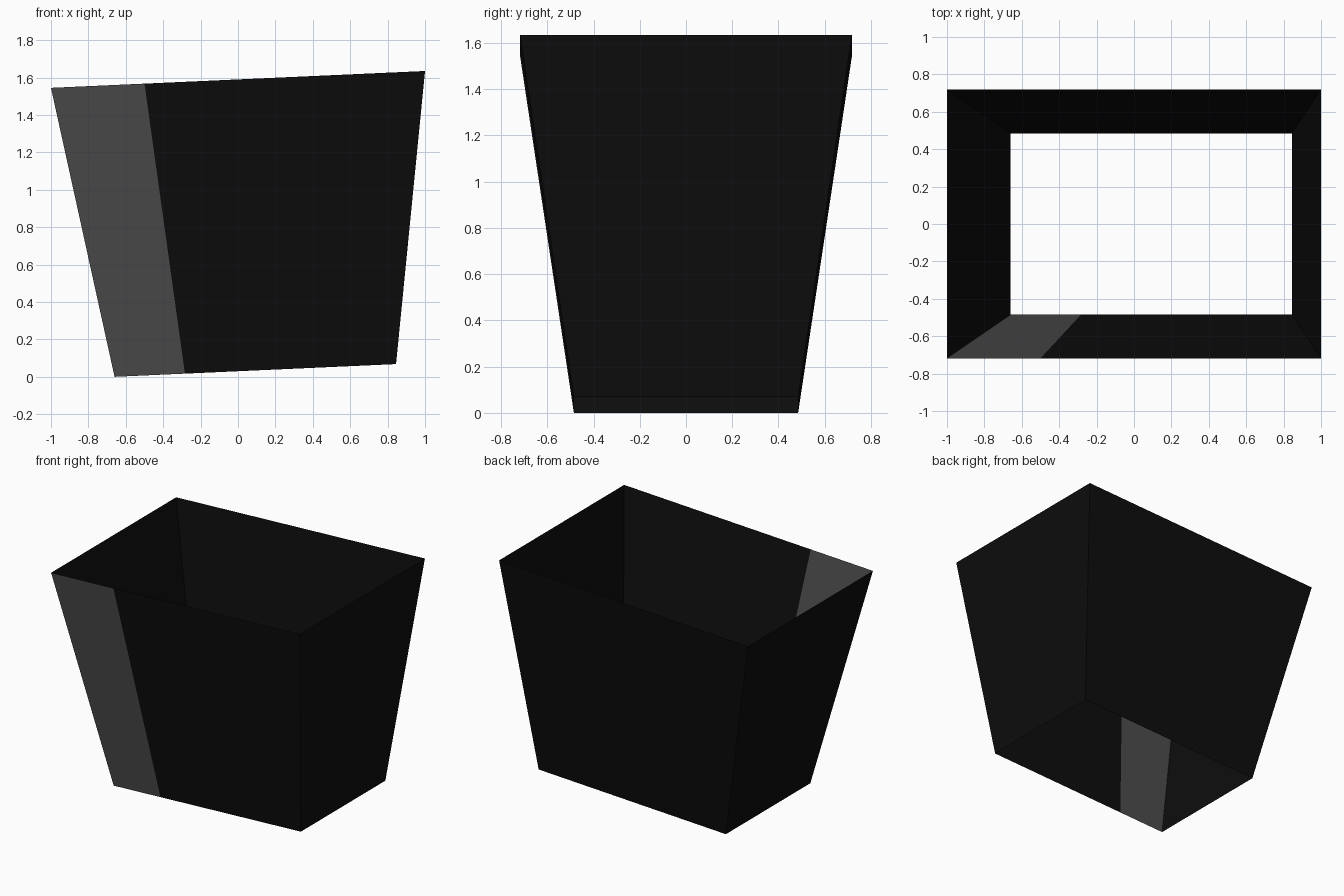
import bpy
import bmesh
from mathutils import Vector

if "Cube" in bpy.data.objects:
    bpy.data.objects.remove(bpy.data.objects["Cube"])


def make_material(name, value):
    mat = bpy.data.materials.new(name)
    mat.diffuse_color = (value, value, value, 1.0)
    mat.use_nodes = True
    mat.node_tree.nodes["Principled BSDF"].inputs["Base Color"].default_value = mat.diffuse_color
    return mat


# Rim outlines: left and right ends as (x, z), plus half depth
BOTTOM = (Vector((-0.66, 0, 0.0)), Vector((0.845, 0, 0.068)), 0.485)
TOP = (Vector((-1.0, 0, 1.545)), Vector((1.0, 0, 1.635)), 0.718)
STRIPE = 0.25  # share of the front wall that is grey


def ring(bm, rim):
    """Front left, stripe edge, front right, back right, back left."""
    left, right, depth = rim
    front, back = Vector((0, -depth, 0)), Vector((0, depth, 0))
    points = (left + front, left.lerp(right, STRIPE) + front,
              right + front, right + back, left + back)
    return [bm.verts.new(p) for p in points]


# Open tapered walls, without top or bottom
bm = bmesh.new()
low, high = ring(bm, BOTTOM), ring(bm, TOP)
for i in range(5):
    j = (i + 1) % 5
    face = bm.faces.new((low[i], low[j], high[j], high[i]))
    face.material_index = 1 if i == 0 else 0  # grey panel at the front left

mesh = bpy.data.meshes.new("tapered_walls")
bm.to_mesh(mesh)
bm.free()
mesh.materials.append(make_material("black", 0.004))
mesh.materials.append(make_material("dark grey", 0.075))
walls = bpy.data.objects.new("tapered_walls", mesh)
bpy.context.collection.objects.link(walls)
